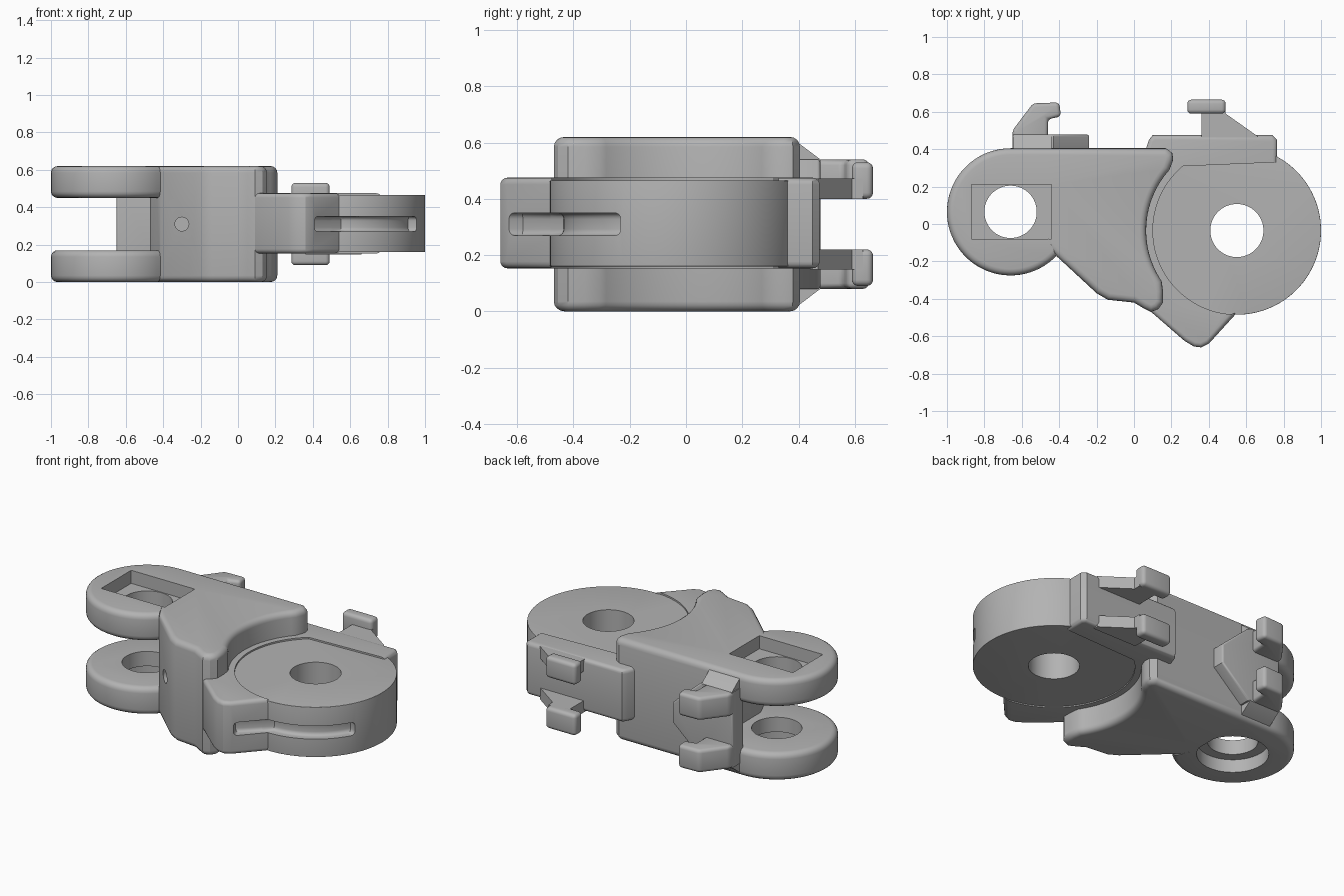
import bpy, bmesh, math

if "Cube" in bpy.data.objects:
    bpy.data.objects.remove(bpy.data.objects["Cube"])

grey = bpy.data.materials.new("plain grey")
grey.use_nodes = True
grey.diffuse_color = (0.45, 0.45, 0.45, 1)
grey.node_tree.nodes["Principled BSDF"].inputs["Base Color"].default_value = grey.diffuse_color

TOP = 0.62
EAR = (-0.66, 0.065)
DISC = (0.55, -0.035)
AXES = {"z": lambda a, b, c: (a, b, c),
        "y": lambda a, b, c: (a, c, b),
        "x": lambda a, b, c: (c, a, b)}


def arc(centre, r, start, end, n):
    angles = [math.radians(start + (end - start) * i / n) for i in range(n + 1)]
    return [(centre[0] + r * math.cos(t), centre[1] + r * math.sin(t)) for t in angles]


def circle(centre, r, n=64):
    return arc(centre, r, 0, 360, n)[:-1]


def prism(name, outline, lo, hi, bevel=0.0, seams=0, corners=False, axis="z"):
    """Extrude an outline; round its rims except the last few seam edges."""
    bm = bmesh.new()
    put = AXES[axis]
    low = [bm.verts.new(put(a, b, lo)) for a, b in outline]
    high = [bm.verts.new(put(a, b, hi)) for a, b in outline]
    n = len(outline)
    bm.faces.new(low)
    bm.faces.new(high)
    for i in range(n):
        j = (i + 1) % n
        bm.faces.new((low[i], low[j], high[j], high[i]))
    bmesh.ops.recalc_face_normals(bm, faces=bm.faces[:])
    if bevel:
        rims = [bm.edges.get((ring[i], ring[(i + 1) % n]))
                for ring in (low, high) for i in range(n - seams)]
        if corners:
            rims = bm.edges[:]
        bmesh.ops.bevel(bm, geom=rims, offset=bevel, offset_type='OFFSET', segments=4,
                        profile=0.5, affect='EDGES', clamp_overlap=True)
    mesh = bpy.data.meshes.new(name)
    bm.to_mesh(mesh)
    bm.free()
    mesh.materials.append(grey)
    obj = bpy.data.objects.new(name, mesh)
    bpy.context.collection.objects.link(obj)
    return obj


def cut(obj, *cutters):
    bpy.context.view_layer.objects.active = obj
    for c in cutters:
        mod = obj.modifiers.new("cut", 'BOOLEAN')
        mod.operation = 'DIFFERENCE'
        mod.solver = 'EXACT'
        mod.object = c
        bpy.ops.object.modifier_apply(modifier=mod.name)


parts = []

# Main body with a concave socket on its left side
body_outline = ([(-0.415, -0.171), (-0.2, -0.37), (-0.14, -0.405), (0, -0.42), (0.05, -0.45),
                 (0.09, -0.47), (0.13, -0.455), (0.155, -0.42), (0.155, -0.36)]
                + arc(DISC, 0.485, 214, 138, 24)
                + [(0.21, 0.345), (0.205, 0.38), (0.17, 0.405), (-0.47, 0.405), (-0.47, -0.05)])
body = prism("body", body_outline, 0, TOP, 0.035, seams=2)
parts.append(body)

# Two fork ears
ear_outline = [(-0.47, 0.405)] + arc(EAR, 0.34, 90, 316, 48) + [(-0.47, -0.05)]
upper_ear = prism("upper_ear", ear_outline, 0.45, TOP, 0.035, seams=2)
lower_ear = prism("lower_ear", ear_outline, 0, 0.17, 0.035, seams=2)
parts += [upper_ear, lower_ear]

# Knuckle disc and the frame that carries it
disc_outline = arc(DISC, 0.45, -95, 58, 48) + arc(DISC, 0.45, 62, 261, 40)
disc = prism("knuckle_disc", disc_outline, 0.16, 0.465, 0.03, seams=41)
frame_outline = ([(0.765, 0.33), (0.765, 0.45), (0.74, 0.475), (0.1, 0.475), (0.08, 0.45),
                  (0, 0.2), (0, -0.3), (0.08, -0.46), (0.27, -0.625), (0.32, -0.655),
                  (0.36, -0.66), (0.4, -0.64), (0.55, -0.475)]
                 + arc(DISC, 0.449, 265, 130, 36))
frame = prism("knuckle_frame", frame_outline, 0.153, 0.475, 0.025, seams=38)
parts += [disc, frame]

# Cutters: pin holes, square and round recesses, cord hole and cord slot
pin_hole = prism("pin_hole", circle(EAR, 0.14), -0.1, 0.8)
square = prism("square_recess", [(-0.87, -0.08), (-0.44, -0.08), (-0.44, 0.21), (-0.87, 0.21)],
               0.54, 0.8)
counterbore = prism("counterbore", circle(EAR, 0.2), -0.1, 0.08)
disc_hole = prism("disc_hole", circle(DISC, 0.142), -0.1, 0.8)
cord_hole = prism("cord_hole", circle((-0.3, 0.31), 0.037, 24), -0.5, -0.05, axis="y")
slot_outline = (arc(DISC, 0.4, -26, -90, 20) + [(0.39, -0.58), (0.43, -0.68), (0.6, -0.56)]
                + arc(DISC, 0.52, -80, -26, 18))
slot = prism("cord_slot", slot_outline, 0.27, 0.35, 0.03)
cut(upper_ear, pin_hole, square)
cut(lower_ear, pin_hole, counterbore)
cut(body, square, cord_hole)
cut(disc, disc_hole, slot)
cut(frame, slot)
for cutter in (pin_hole, square, counterbore, disc_hole, cord_hole, slot):
    bpy.data.objects.remove(cutter)

# Pointed back plate that closes the fork
plate_outline = [(-0.65, 0.08), (-0.43, 0.08), (-0.24, 0.25), (-0.24, 0.37),
                 (-0.43, 0.54), (-0.65, 0.54)]
parts.append(prism("back_plate", plate_outline, 0.37, 0.478, 0.012, axis="y"))

# Clips, one above and one below the middle plane
right_hook = [(-0.65, 0.44), (-0.65, 0.5), (-0.54, 0.645), (-0.4, 0.65), (-0.39, 0.575),
              (-0.46, 0.56), (-0.46, 0.44)]
left_stem = [(0.36, 0.44), (0.66, 0.44), (0.66, 0.47), (0.49, 0.59), (0.49, 0.63), (0.36, 0.63)]
left_bar = [(0.285, 0.59), (0.49, 0.59), (0.49, 0.665), (0.285, 0.665)]
for side, flip in (("upper", False), ("lower", True)):
    def span(lo, hi):
        return (TOP - hi, TOP - lo) if flip else (lo, hi)

    def at(z):
        return TOP - z if flip else z

    parts.append(prism(side + "_right_hook", right_hook, *span(0.4, 0.54), 0.02, corners=True))
    ramp = [(0.36, at(0.615)), (0.385, at(0.61)), (0.478, at(0.54)), (0.478, at(0.42)),
            (0.36, at(0.46))]
    parts.append(prism(side + "_hook_ramp", ramp, -0.645, -0.44, axis="x"))
    parts.append(prism(side + "_left_stem", left_stem, *span(0.4, 0.472)))
    parts.append(prism(side + "_left_bar", left_bar, *span(0.4, 0.53), 0.022, corners=True))

# Smooth shading with crisp edges
bpy.ops.object.select_all(action='DESELECT')
for p in parts:
    p.select_set(True)
bpy.context.view_layer.objects.active = body
bpy.ops.object.shade_smooth_by_angle(angle=math.radians(30))
